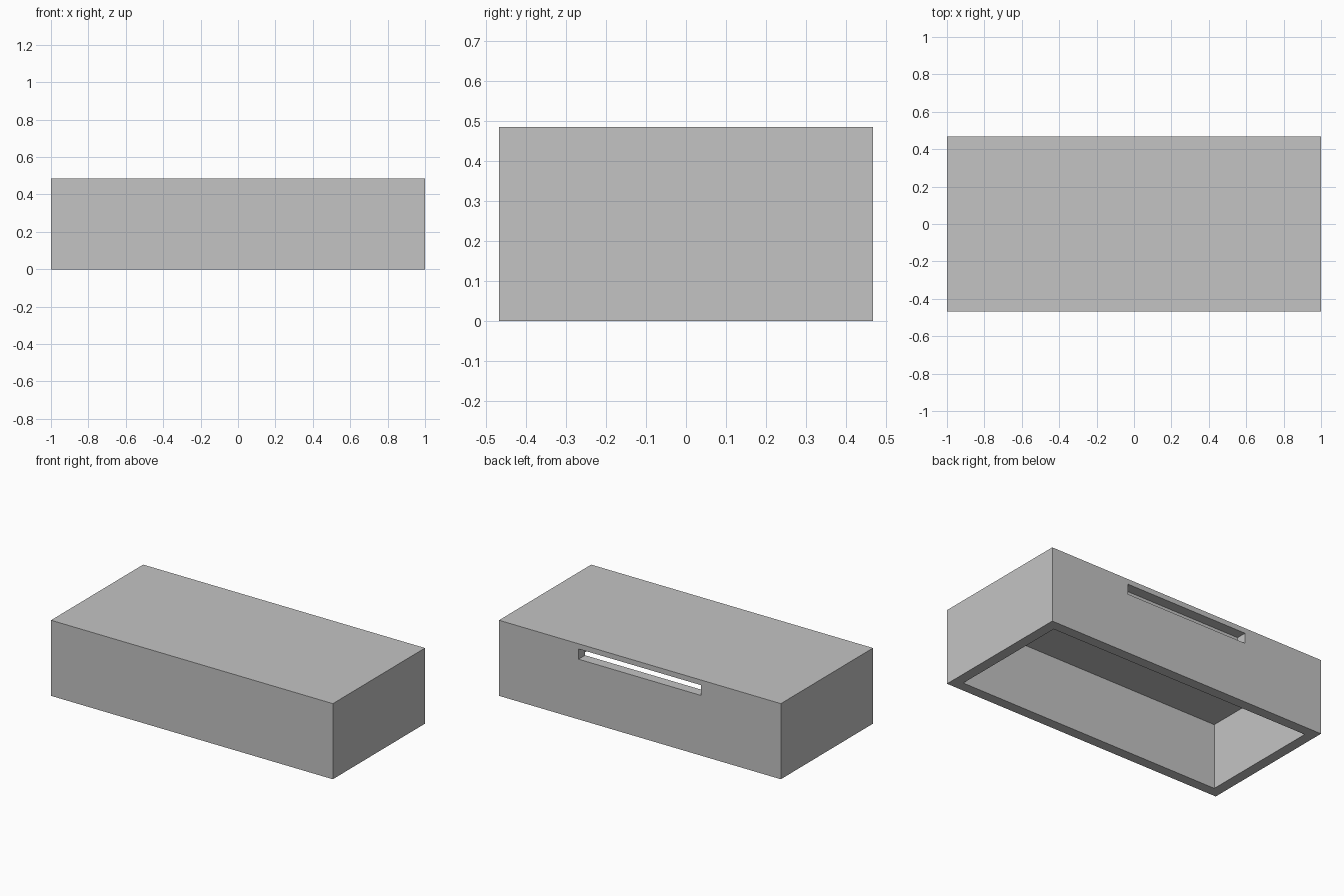
import bpy

cube = bpy.data.objects.get("Cube")
if cube:
    bpy.data.objects.remove(cube, do_unlink=True)

LENGTH, DEPTH, HEIGHT = 2.0, 0.934, 0.485
WALL = 0.066
HALF_X, HALF_Y = LENGTH / 2, DEPTH / 2
SLOT_HALF, SLOT_LOW, SLOT_HIGH = 0.435, 0.386, 0.452

grey = bpy.data.materials.new("plain grey")
grey.use_nodes = True
colour = (0.55, 0.55, 0.55, 1)
grey.diffuse_color = colour
for node in grey.node_tree.nodes:
    if node.type == "BSDF_PRINCIPLED":
        node.inputs["Base Color"].default_value = colour


def box(name, low, high):
    """Axis-aligned box between two corners."""
    bpy.ops.mesh.primitive_cube_add(size=1)
    ob = bpy.context.object
    ob.name = name
    size = [b - a for a, b in zip(low, high)]
    middle = [(a + b) / 2 for a, b in zip(low, high)]
    for v in ob.data.vertices:
        v.co = [c * s + m for c, s, m in zip(v.co, size, middle)]
    ob.data.materials.append(grey)
    return ob


def cut(target, cutter):
    """Subtract the cutter, then discard it."""
    cutter.hide_render = True
    mod = target.modifiers.new(cutter.name, "BOOLEAN")
    mod.operation = "DIFFERENCE"
    mod.solver = "EXACT"
    mod.object = cutter
    bpy.context.view_layer.objects.active = target
    bpy.ops.object.modifier_apply(modifier=mod.name)
    bpy.data.objects.remove(cutter, do_unlink=True)


# Housing: a box shell open at the bottom
housing = box("housing", (-HALF_X, -HALF_Y, 0), (HALF_X, HALF_Y, HEIGHT))
cut(housing, box("cavity_cutter",
                 (WALL - HALF_X, WALL - HALF_Y, -WALL),
                 (HALF_X - WALL, HALF_Y - WALL, HEIGHT - WALL)))

# Long slot through the back wall, its upper part biting into the lid
cut(housing, box("slot_cutter",
                 (-SLOT_HALF, HALF_Y - WALL, SLOT_LOW),
                 (SLOT_HALF, HALF_Y + WALL, SLOT_HIGH)))
